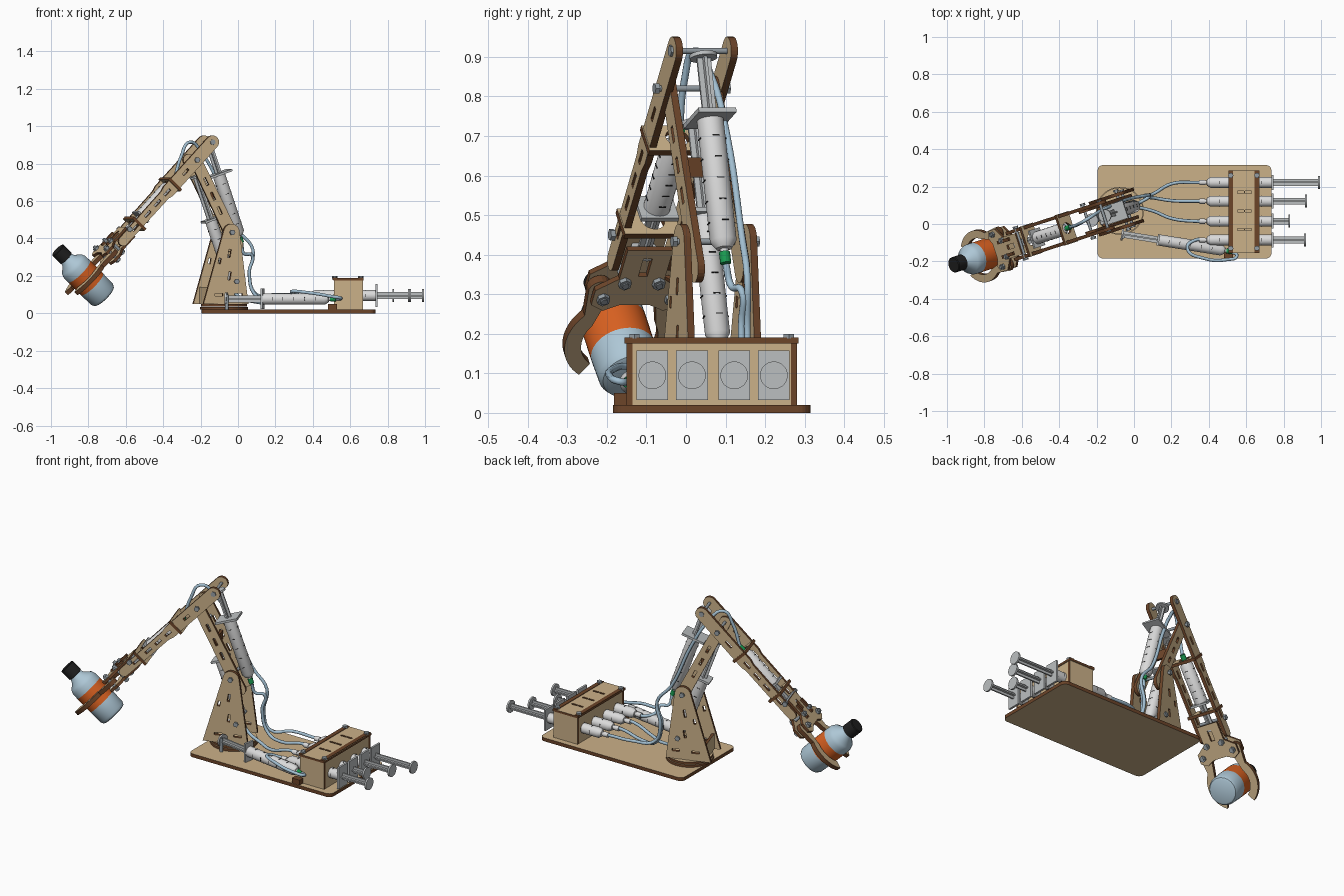
import bpy, bmesh
from math import sin, cos, pi, radians, atan2
from mathutils import Matrix, Vector

if "Cube" in bpy.data.objects:
    bpy.data.objects.remove(bpy.data.objects["Cube"])


def material(name, r, g, b):
    m = bpy.data.materials.new(name)
    m.use_nodes = True
    m.diffuse_color = (r, g, b, 1)
    m.node_tree.nodes["Principled BSDF"].inputs["Base Color"].default_value = (r, g, b, 1)
    return m


WOOD = material("light wood", .60, .44, .25)
EDGE = material("burnt wood edge", .15, .058, .022)
WHITE = material("syringe white", .70, .70, .70)
GREY = material("plunger grey", .50, .52, .53)
TUBE = material("tube blue", .36, .52, .64)
BOTTLE = material("bottle blue", .42, .57, .67)
ORANGE = material("label orange", .70, .12, .015)
BLACK = material("black", .015, .015, .015)
GREEN = material("connector green", .01, .32, .08)
STEEL = material("bolt steel", .30, .34, .37)

I = Matrix.Identity(4)
T = Matrix.Translation
STAND = Matrix.Rotation(pi / 2, 4, 'X')


def add(name, mesh, mats, M):
    for m in mats:
        mesh.materials.append(m)
    ob = bpy.data.objects.new(name, mesh)
    bpy.context.collection.objects.link(ob)
    ob.matrix_world = M
    return ob


def plate(name, M, outline, t, holes=()):
    """Flat cut board: wood faces, burnt edges."""
    cu = bpy.data.curves.new(name, 'CURVE')
    cu.dimensions, cu.fill_mode, cu.extrude = '2D', 'BOTH', t / 2
    for loop in (outline, *holes):
        s = cu.splines.new('POLY')
        s.points.add(len(loop) - 1)
        for p, c in zip(s.points, loop):
            p.co = (*c, 0, 1)
        s.use_cyclic_u = True
    tmp = bpy.data.objects.new(name, cu)
    bpy.context.collection.objects.link(tmp)
    me = bpy.data.meshes.new_from_object(tmp.evaluated_get(bpy.context.evaluated_depsgraph_get()))
    bpy.data.objects.remove(tmp)
    me.materials.clear()
    for f in me.polygons:
        f.use_smooth = False
        f.material_index = 0 if abs(f.normal.z) > .5 else 1
    return add(name, me, [WOOD, EDGE], M)


def arc(cx, cy, r, a0, a1, n=12):
    return [(cx + r * cos(radians(a0 + (a1 - a0) * i / n)),
             cy + r * sin(radians(a0 + (a1 - a0) * i / n))) for i in range(n + 1)]


def capsule(p, q, r0, r1):
    a = atan2(q[1] - p[1], q[0] - p[0]) * 180 / pi
    return arc(*q, r1, a - 90, a + 90) + arc(*p, r0, a + 90, a + 270)


def rect(x0, y0, x1, y1):
    return [(x0, y0), (x1, y0), (x1, y1), (x0, y1)]


def slot(x, y, ang, l=.022, w=.007):
    c, s = cos(radians(ang)), sin(radians(ang))
    return [(x + c * u - s * v, y + s * u + c * v) for u, v in rect(-l, -w, l, w)]


def align(p, q):
    d = Vector(q) - Vector(p)
    return T(p) @ d.to_track_quat('Z', 'Y').to_matrix().to_4x4()


def lathe(name, M, profile, mats, index=None, n=28):
    """Turn (height, radius) points round the local z axis."""
    bm = bmesh.new()
    rings = [[bm.verts.new((r * cos(2 * pi * i / n), r * sin(2 * pi * i / n), h))
              for i in range(n)] for h, r in profile]
    for k in range(len(rings) - 1):
        for i in range(n):
            j = (i + 1) % n
            f = bm.faces.new((rings[k][i], rings[k][j], rings[k + 1][j], rings[k + 1][i]))
            f.material_index = index[k] if index else 0
            f.smooth = True
    bm.faces.new(rings[0][::-1])
    bm.faces.new(rings[-1]).material_index = index[-1] if index else 0
    me = bpy.data.meshes.new(name)
    bm.to_mesh(me)
    bm.free()
    me.set_sharp_from_angle(angle=radians(35))
    return add(name, me, mats, M)


def rod(name, M, p, q, r, mat, n=16):
    return lathe(name, M @ align(p, q), [(0, r), ((Vector(q) - Vector(p)).length, r)], [mat], n=n)


def box(name, M, centre, size, mat):
    bm = bmesh.new()
    bmesh.ops.create_cube(bm, size=1, matrix=T(centre) @ Matrix.Diagonal((*size, 1)))
    me = bpy.data.meshes.new(name)
    bm.to_mesh(me)
    bm.free()
    return add(name, me, [mat], M)


def syringe(name, M, p, q, reach, r=.03, flange=(.11, .07), tip=WHITE):
    """Barrel from nozzle end p to flange end q, plunger reaching on past q."""
    A = M @ align(p, q)
    L = (Vector(q) - Vector(p)).length
    lathe(name + "_barrel", A, [(-.03, .009), (-.012, .011), (-.01, r * .6), (.01, r), (L, r)], [WHITE])
    rod(name + "_connector", A, (0, 0, -.05), (0, 0, -.02), .014, tip)
    box(name + "_flange", A, (0, 0, L), (*flange, .012), GREY)
    for s in ((.036, .008), (.008, .036)):
        box(name + "_plunger_rib", A, (0, 0, L + reach / 2), (*s, reach), GREY)
    rod(name + "_thumb_disc", A, (0, 0, L + reach - .01), (0, 0, L + reach), .035, GREY, 28)
    for k in range(1, 6):
        for s in (-1, 1):
            box(name + "_mark", A, (0, s * r, L * k / 6), (.018, .002, .003), BLACK)
            box(name + "_mark", A, (s * r, 0, L * k / 6), (.002, .018, .003), BLACK)


def tube(name, points):
    cu = bpy.data.curves.new(name, 'CURVE')
    cu.dimensions, cu.bevel_depth, cu.bevel_resolution, cu.resolution_u = '3D', .009, 2, 6
    s = cu.splines.new('BEZIER')
    s.bezier_points.add(len(points) - 1)
    for b, c in zip(s.bezier_points, points):
        b.co = c
        b.handle_left_type = b.handle_right_type = 'AUTO'
    cu.materials.append(TUBE)
    ob = bpy.data.objects.new(name, cu)
    bpy.context.collection.objects.link(ob)


def bolt(name, M, x, z, half):
    rod(name, M, (x, -half, z), (x, half, z), .008, STEEL)
    for s in (-1, 1):
        rod(name + "_head", M, (x, s * half, z), (x, s * (half - .012), z), .015, STEEL, 6)


# Base board and turntable
c = .03
plate("base_board", T((0, 0, .01)), arc(.735 - c, .315 - c, c, 0, 90, 5) + arc(-.195 + c, .315 - c, c, 90, 180, 5)
      + arc(-.195 + c, -.185 + c, c, 180, 270, 5) + arc(.735 - c, -.185 + c, c, 270, 360, 5), .02)
ARM = T((-.075, .07, 0)) @ Matrix.Rotation(radians(18), 4, 'Z')
for k in range(2):
    plate("turntable_disc", ARM @ T((0, 0, .0275 + .015 * k)), arc(0, 0, .128 - .004 * k, 0, 355, 48), .0145)

# Control box
ACROSS = Matrix.Rotation(pi / 2, 4, 'Z') @ STAND
for x in (.52, .66):
    plate("box_long_wall", T((x, 0, 0)) @ ACROSS, rect(-.15, .02, .28, .177), .015)
    box("box_top_rail", I, (x - .003, .065, .184), (.024, .44, .014), EDGE)
for y in (-.143, .273):
    plate("box_end_wall", T((0, y, 0)) @ STAND, rect(.512, .02, .668, .177), .015)
slots = [slot(x, y, 0, .017, .006) for x in (.57, .61) for y in (-.03, .07, .17)]
plate("box_lid", T((0, 0, .182)), rect(.51, -.155, .672, .285), .012, slots)
for x in (.517, .657):
    for y in (-.13, .26):
        rod("box_bolt", I, (x, y, .185), (x, y, .2), .015, STEEL, 6)

# Control syringes
ROWS = [(-.085, .92), (.015, .835), (.122, .925), (.222, .995)]
for y, end in ROWS:
    syringe("control_syringe", I, (.4, y, .095), (.74, y, .095), end - .74, .029, (.08, .125))

# Turning syringe on the board
syringe("turning_syringe", I, (.475, -.14, .077), (.13, -.085, .077), .2, .03, (.06, .11), GREEN)
box("turning_syringe_block", I, (.505, -.165, .035), (.05, .035, .03), EDGE)
rod("turning_post", I, (-.06, -.07, .02), (-.06, -.07, .1), .01, STEEL)

# Tower
tower = [(-.146, .05), (.106, .05)] + arc(.012, .433, .045, 5, 170)
tower_slots = [slot(.0, .32, 80), slot(.0, .2, 80), slot(-.06, .1, 0), slot(.05, .1, 0), slot(-.055, .28, 78, .015)]
for s in (-1, 1):
    plate("tower_side", ARM @ T((0, s * .088, 0)) @ STAND, tower, .018, tower_slots)
plate("tower_brace", ARM @ T((-.105, 0, 0)) @ ACROSS, rect(-.08, .05, .08, .14), .015)
bolt("shoulder_bolt", ARM, .012, .433, .115)
bolt("tower_bolt", ARM, .04, .17, .105)

# Upper arm
SH, EL = (.012, .433), (-.18, .82)
for s in (-1, 1):
    plate("upper_arm_side", ARM @ T((0, s * .06, 0)) @ STAND, capsule((.05, .365), EL, .036, .032), .018,
          [slot(SH[0] + k * (EL[0] - SH[0]), SH[1] + k * (EL[1] - SH[1]), 116) for k in (.3, .5, .7)])
box("upper_arm_brace", ARM, (-.085, 0, .62), (.015, .11, .05), EDGE)
bolt("elbow_bolt", ARM, *EL, .1)

# Arm syringes
syringe("elbow_syringe", ARM, (.082, 0, .425), (-.03, 0, .745), .17, .034, (.1, .13), GREEN)
syringe("shoulder_syringe", ARM, (.035, 0, .19), (-.075, 0, .5), .25, .032, (.08, .09))

# Forearm: local x runs down the arm, local z is its upper side
ang = radians(46.5)
F = ARM @ T((-.09, 0, .915)) @ Matrix(((-cos(ang), 0, -sin(ang), 0), (0, -1, 0, 0),
                                      (-sin(ang), 0, cos(ang), 0), (0, 0, 0, 1)))
forearm = arc(0, 0, .036, 90, 270) + [(.36, -.036), (.39, -.028)] + arc(.73, 0, .026, -90, 90) + [(.39, .028), (.36, .036)]
for s in (-1, 1):
    plate("forearm_side", F @ T((0, s * .073, 0)) @ STAND, forearm, .018,
          [slot(a, 0, 0) for a in (.22, .37, .45, .53, .63)])
for a in (.31, .60):
    plate("forearm_brace", F @ T((a, 0, 0)) @ ACROSS, rect(-.085, -.048, .085, .045), .016,
          [arc(0, 0, .03, 0, 345, 23)])
bolt("plunger_bolt", F, 0, 0, .088)
bolt("forearm_bolt", F, .66, .02, .095)
syringe("gripper_syringe", F, (.325, 0, 0), (.55, 0, 0), .15, .034, (.1, .08), GREEN)

# Gripper plates and claws
grip = [(.66, -.06), (.76, -.06), (.8, -.115), (.85, -.115), (.87, -.08), (.85, -.04),
        (.85, .04), (.87, .08), (.85, .115), (.8, .115), (.76, .06), (.66, .06)]
for z in (-.03, .03):
    plate("gripper_plate", F @ T((0, 0, z)), grip, .015, [slot(.72, 0, 0, .03, .012)])
claw = arc(1.0, 0, .143, 128, 35, 16) + arc(1.0, 0, .1, 38, 122, 16) + [(.875, .068)] + arc(.825, .09, .032, 300, 100, 10)
for s in (-1, 1):
    plate("claw", F, [(a, s * b) for a, b in claw], .024)
    for a, b in ((.825, .09), (.77, .045)):
        rod("gripper_bolt", F, (a, s * b, -.055), (a, s * b, .06), .009, STEEL)
        for z in (-.045, .045):
            rod("gripper_nut", F, (a, s * b, z - .006), (a, s * b, z + .006), .017, STEEL, 6)
    box("gripper_link", F, (.755, s * .04, .045), (.09, .018, .012), EDGE)

# Bottle held by the claws
lathe("bottle", F @ T((1.0, 0, 0)),
      [(-.148, .062), (-.143, .073), (-.128, .081), (-.05, .083), (.05, .083), (.085, .082), (.105, .074),
       (.13, .045), (.15, .036), (.152, .042), (.213, .042), (.217, .038)],
      [BOTTLE, ORANGE, BLACK], [0, 0, 0, 1, 0, 0, 0, 0, 2, 2, 2], 40)

# Tubes
def arm_point(x, y, z):
    return ARM @ Vector((x, y, z))


starts = [[(.38, y, .095), (.33, y, .097)] for y, _ in ROWS]
tube("turning_tube", starts[0] + [(.285, -.13, .115), (.38, -.185, .11), (.5, -.19, .09), (.55, -.17, .08), (.52, -.148, .077)])
tube("shoulder_tube", starts[1] + [(.2, .03, .06), (.1, .07, .06), arm_point(.07, 0, .1), arm_point(.052, 0, .145)])
tube("elbow_tube", starts[2] + [(.2, .125, .07), (.1, .14, .09), (.06, .14, .22), (.075, .14, .31),
                                arm_point(.115, .01, .32), arm_point(.1, 0, .375)])
tube("gripper_tube", starts[3] + [(.2, .215, .1), (.1, .16, .1), (.06, .155, .2), (.08, .155, .34),
                                  arm_point(.09, .045, .45), arm_point(-.02, .042, .7), arm_point(-.11, .03, .85),
                                  arm_point(-.19, .01, .915), arm_point(-.24, 0, .84), F @ Vector((.275, 0, 0))])
